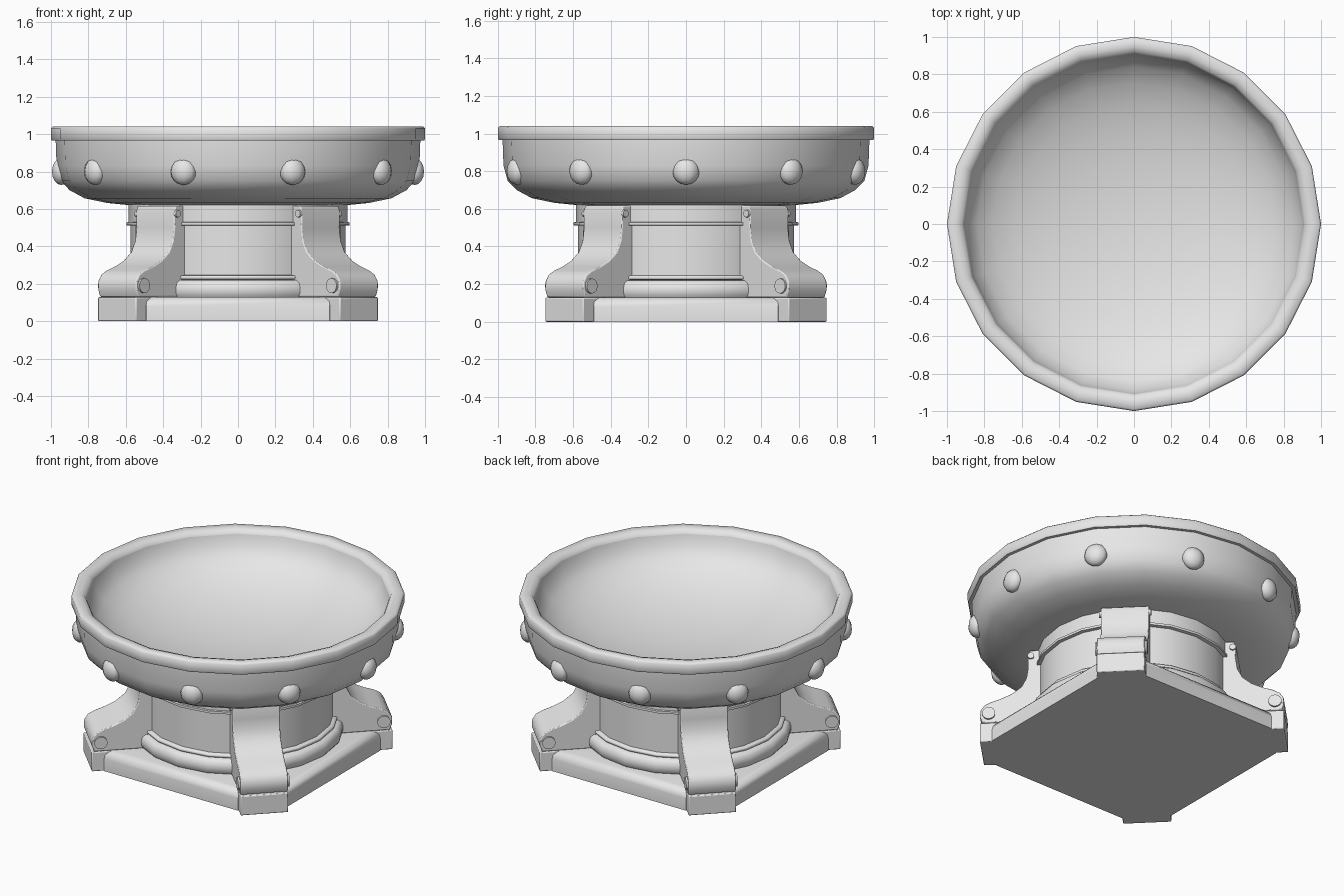
import bpy, bmesh
from math import pi, sin, cos, radians
from mathutils import Matrix, Vector

cube = bpy.data.objects.get("Cube")
if cube:
    bpy.data.objects.remove(cube, do_unlink=True)

stone = bpy.data.materials.new("grey_stone")
stone.use_nodes = True
GREY = (0.8, 0.8, 0.8, 1)
stone.diffuse_color = GREY
stone.node_tree.nodes["Principled BSDF"].inputs["Base Color"].default_value = GREY


def finish(name, bm, angle=40):
    """Turn a bmesh into a shaded object."""
    bmesh.ops.recalc_face_normals(bm, faces=bm.faces)
    mesh = bpy.data.meshes.new(name)
    bm.to_mesh(mesh)
    bm.free()
    mesh.materials.append(stone)
    obj = bpy.data.objects.new(name, mesh)
    bpy.context.collection.objects.link(obj)
    bpy.ops.object.select_all(action='DESELECT')
    obj.select_set(True)
    bpy.context.view_layer.objects.active = obj
    bpy.ops.object.shade_smooth_by_angle(angle=radians(angle))
    return obj


def lathe(name, profile, sides=20, angle=40):
    """Spin an (r, z) profile around the z axis."""
    bm = bmesh.new()
    pts = [bm.verts.new((r, 0, z)) for r, z in profile]
    edges = [bm.edges.new(pair) for pair in zip(pts, pts[1:])]
    bmesh.ops.spin(bm, geom=pts + edges, cent=(0, 0, 0), axis=(0, 0, 1),
                   angle=2 * pi, steps=sides, use_duplicate=False)
    bmesh.ops.remove_doubles(bm, verts=bm.verts, dist=1e-4)
    return finish(name, bm, angle)


def prism(bm, points, vector):
    """Extrude a closed outline along a vector; return the end face."""
    face = bm.faces.new([bm.verts.new(p) for p in points])
    ext = bmesh.ops.extrude_face_region(bm, geom=[face], use_keep_orig=True)["geom"]
    bmesh.ops.translate(bm, vec=vector, verts=[v for v in ext if isinstance(v, bmesh.types.BMVert)])
    return [f for f in ext if isinstance(f, bmesh.types.BMFace)][0]


# Bowl: outer shell, rim and hollow
lathe("bowl_shell", [(0, 0.62), (0.58, 0.62), (0.70, 0.632), (0.82, 0.657), (0.90, 0.70),
                     (0.948, 0.75), (0.97, 0.83), (0.975, 0.97)], angle=60)
lathe("bowl_rim", [(0.95, 0.965), (0.995, 0.965), (1.0, 0.975), (1.0, 1.03), (0.99, 1.04),
                   (0.95, 1.04), (0.92, 1.03), (0.91, 1.01)], angle=60)
depth = 0.33
lathe("bowl_hollow", [(0.91 * cos(a), 1.01 - depth * sin(a))
                      for a in [i * pi / 16 for i in range(9)]], angle=60)

# Ten studs around the bowl
bm = bmesh.new()
for i in range(10):
    turn = Matrix.Rotation(i * pi / 5, 4, 'Z')
    place = Matrix.Translation((0.945, 0, 0.80)) @ Matrix.Diagonal((0.052, 0.072, 0.072, 1))
    bmesh.ops.create_uvsphere(bm, u_segments=10, v_segments=8, radius=1, matrix=turn @ place)
finish("bowl_studs", bm, 60)

# Column with its mouldings
lathe("column", [(0.575, 0.12), (0.575, 0.52), (0.585, 0.53), (0.585, 0.63)])
lathe("column_upper_ring", [(0.57, 0.51), (0.597, 0.513), (0.597, 0.528), (0.57, 0.532)])
lathe("column_lower_ring", [(0.57, 0.222), (0.598, 0.224), (0.603, 0.234), (0.598, 0.244), (0.57, 0.246)], angle=60)
lathe("column_foot_ring", [(0.62, 0.125), (0.635, 0.145), (0.638, 0.175), (0.63, 0.205), (0.61, 0.22), (0.57, 0.222)], angle=60)

# Square base with cut corners and rounded upper edge
bm = bmesh.new()
a, b, top = 0.70, 0.49, 0.13
outline = [(a, -b), (a, b), (b, a), (-b, a), (-a, b), (-a, -b), (-b, -a), (b, -a)]
cap = prism(bm, [(x, y, 0) for x, y in outline], (0, 0, top))
bmesh.ops.bevel(bm, geom=list(cap.edges), offset=0.05, segments=3, profile=0.5, affect='EDGES')
finish("base_slab", bm)

# Four diagonal legs with corner blocks and pins
HALF = 0.145
LEG = [(0.50, 0.13), (0.90, 0.13), (0.915, 0.17), (0.913, 0.215), (0.89, 0.25), (0.85, 0.272),
       (0.79, 0.292), (0.72, 0.325), (0.665, 0.37), (0.635, 0.43), (0.625, 0.50),
       (0.628, 0.585), (0.615, 0.617), (0.50, 0.617)]
BLOCK = [(0.60, 0), (0.916, 0), (0.916, 0.128), (0.60, 0.128)]
PINS = [(0.862, 0.19, 0.04), (0.608, 0.575, 0.02)]
for side, angle in (("front_left", -45), ("back_left", 45), ("back_right", 135), ("front_right", -135)):
    turn = Matrix.Rotation(radians(angle), 4, 'Z')
    for part, shape in (("leg", LEG), ("corner_block", BLOCK)):
        bm = bmesh.new()
        prism(bm, [(r, -HALF, z) for r, z in shape], (0, 2 * HALF, 0))
        bm.transform(turn)
        obj = finish(f"{side}_{part}", bm)
        bevel = obj.modifiers.new("soft_edges", 'BEVEL')
        bevel.width, bevel.segments = 0.006, 2
        bevel.limit_method, bevel.angle_limit = 'ANGLE', radians(50)
    bm = bmesh.new()
    for r, z, radius in PINS:
        place = Matrix.Translation(Vector((r, 0, z))) @ Matrix.Rotation(pi / 2, 4, 'X')
        bmesh.ops.create_cone(bm, cap_ends=True, segments=14, radius1=radius, radius2=radius,
                              depth=2 * HALF + 0.024, matrix=turn @ place)
    finish(f"{side}_pins", bm)
